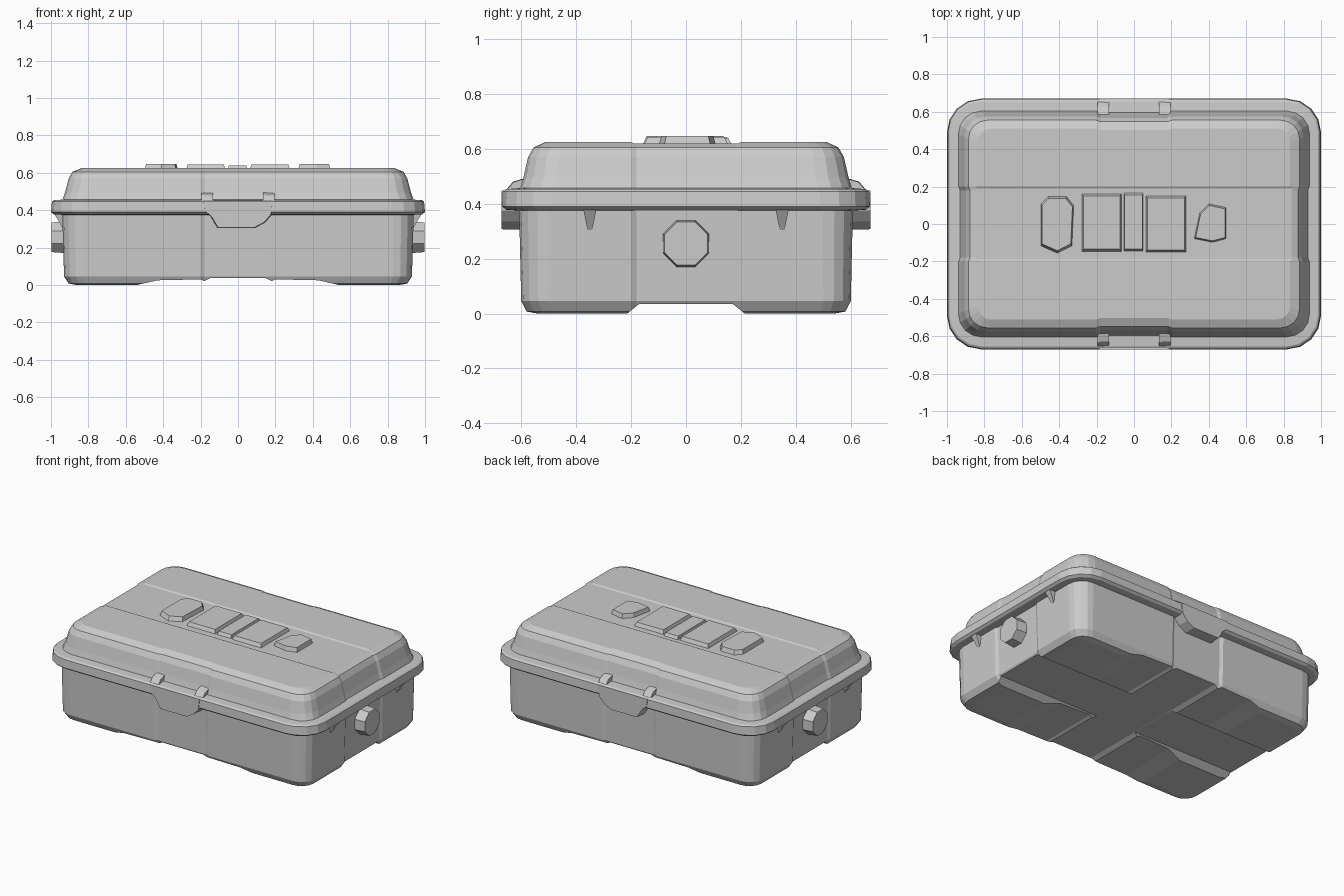
import bpy, bmesh
from math import cos, sin, pi

if "Cube" in bpy.data.objects:
    bpy.data.objects.remove(bpy.data.objects["Cube"])


def loft(name, rings):
    """Closed solid through equal-length loops of 3D points."""
    bm = bmesh.new()
    loops = [[bm.verts.new(p) for p in ring] for ring in rings]
    n = len(loops[0])
    for a, b in zip(loops, loops[1:]):
        for i in range(n):
            j = (i + 1) % n
            bm.faces.new((a[i], a[j], b[j], b[i]))
    bm.faces.new(loops[0][::-1])
    bm.faces.new(loops[-1])
    bmesh.ops.recalc_face_normals(bm, faces=bm.faces[:])
    me = bpy.data.meshes.new(name)
    bm.to_mesh(me)
    bm.free()
    ob = bpy.data.objects.new(name, me)
    bpy.context.collection.objects.link(ob)
    return ob


def outline(hx, hy, r, z, notch=0.0, half=0.2, seg=4):
    """Rounded rectangle with a shallow recess in the middle of each side."""
    pts = []
    for k, (sx, sy) in enumerate(((1, 1), (-1, 1), (-1, -1), (1, -1))):
        for i in range(seg + 1):
            a = k * pi / 2 + i * pi / 2 / seg
            pts.append((sx * (hx - r) + r * cos(a), sy * (hy - r) + r * sin(a), z))
        if notch:
            ex, ey = half, half - 0.02
            side = [(ex, hy), (ey, hy - notch), (-ey, hy - notch), (-ex, hy)]
            if k % 2:
                side = [(v, hx + (u - hy)) for v, u in side]
            q = ((1, 0, 0, 1), (0, -1, 1, 0), (-1, 0, 0, -1), (0, 1, -1, 0))[k]
            pts += [(q[0] * u + q[1] * v, q[2] * u + q[3] * v, z) for u, v in side]
    return pts


def scaled(pts, s):
    cx = sum(p[0] for p in pts) / len(pts)
    cy = sum(p[1] for p in pts) / len(pts)
    return [(cx + (x - cx) * s, cy + (y - cy) * s) for x, y in pts]


def prism(name, pts, d0, d1, axis, taper=1.0):
    """Extrude a 2D profile along an axis, optionally shrinking the far end."""
    put = {'X': lambda u, v, d: (d, u, v),
           'Y': lambda u, v, d: (u, d, v),
           'Z': lambda u, v, d: (u, v, d)}[axis]
    return loft(name, [[put(u, v, d0) for u, v in pts],
                       [put(u, v, d1) for u, v in scaled(pts, taper)]])


def cut(ob, cutter):
    mod = ob.modifiers.new("cut", 'BOOLEAN')
    mod.operation = 'DIFFERENCE'
    mod.object = cutter
    bpy.context.view_layer.objects.active = ob
    bpy.ops.object.modifier_apply(modifier=mod.name)
    bpy.data.objects.remove(cutter)


def rect(x0, x1, y0, y1):
    return [(x0, y0), (x1, y0), (x1, y1), (x0, y1)]


# Lower tub, with crossing channels that leave four corner feet
tub = loft("tub", [outline(hx, hy, r, z, 0.01) for hx, hy, r, z in (
    (0.86, 0.54, 0.07, 0.005), (0.905, 0.58, 0.09, 0.012),
    (0.93, 0.60, 0.10, 0.05), (0.94, 0.608, 0.11, 0.40))])
cut(tub, prism("channel_cutter", [(-0.54, -0.05), (0.54, -0.05), (0.54, 0.005), (0.43, 0.03),
    (0.2, 0.035), (0.18, 0.026), (0.15, 0.041), (-0.15, 0.041), (-0.18, 0.026), (-0.2, 0.035),
    (-0.43, 0.03), (-0.54, 0.005)], -1, 1, 'Y'))
cut(tub, prism("channel_cutter", [(-0.22, -0.05), (0.22, -0.05), (0.22, 0.0),
    (0.17, 0.04), (-0.17, 0.04), (-0.22, 0.0)], -1.2, 1.2, 'X'))

# Lid, with a shallow strip sunk along the top
lid = loft("lid", [outline(hx, hy, r, z, 0.008) for hx, hy, r, z in (
    (0.945, 0.61, 0.12, 0.44), (0.925, 0.592, 0.12, 0.50), (0.905, 0.575, 0.11, 0.575),
    (0.885, 0.555, 0.10, 0.61), (0.835, 0.51, 0.07, 0.63))])
cut(lid, prism("strip_cutter", [(-0.19, 0.624), (0.19, 0.624), (0.22, 0.64), (-0.22, 0.64)],
               -1, 1, 'X'))

# Overhanging rim between tub and lid
loft("rim", [outline(hx, hy, r, z) for hx, hy, r, z in (
    (0.94, 0.61, 0.13, 0.38), (0.985, 0.655, 0.17, 0.383), (1.0, 0.67, 0.18, 0.395),
    (0.995, 0.667, 0.18, 0.45), (0.985, 0.655, 0.17, 0.458), (0.93, 0.60, 0.12, 0.462))])

for s, side in ((-1, "front"), (1, "back")):
    # Latch tab with two lugs above the rim
    prism("latch_" + side, [(-0.19, 0.455), (-0.18, 0.40), (-0.145, 0.37), (-0.11, 0.31),
          (0.09, 0.31), (0.145, 0.34), (0.18, 0.38), (0.19, 0.455)],
          s * 0.595, s * 0.672, 'Y', 0.97)
    for x in (-0.165, 0.165):
        prism("latch_lug_" + side, [(s * 0.57, 0.45), (s * 0.66, 0.45),
              (s * 0.63, 0.485), (s * 0.58, 0.50)], x - 0.03, x + 0.03, 'X', 0.9)

for s, side in ((-1, "left"), (1, "right")):
    # Octagonal boss on each end
    octagon = [(0.092 * cos(pi / 8 + i * pi / 4), 0.26 + 0.092 * sin(pi / 8 + i * pi / 4))
               for i in range(8)]
    prism("end_boss_" + side, octagon, s * 0.92, s * 0.997, 'X', 0.93)
    # Gussets under the rim
    for y in (-0.35, 0.35):
        loft("gusset_" + side, [
            [(s * 0.92, y - 0.025, 0.39), (s * 0.985, y - 0.025, 0.39), (s * 0.935, y - 0.008, 0.305)],
            [(s * 0.92, y + 0.025, 0.39), (s * 0.985, y + 0.025, 0.39), (s * 0.935, y + 0.008, 0.305)]])

# Plain raised plates on the lid
plates = (
    [(-0.50, -0.12), (-0.41, -0.16), (-0.33, -0.12), (-0.32, 0.10),
     (-0.36, 0.15), (-0.46, 0.15), (-0.50, 0.11)],
    rect(-0.28, -0.065, -0.15, 0.165),
    rect(-0.055, 0.05, -0.15, 0.17),
    rect(0.06, 0.28, -0.155, 0.155),
    [(0.32, -0.08), (0.42, -0.10), (0.495, -0.08), (0.495, 0.09), (0.40, 0.11), (0.35, 0.06)])
for pts, top in zip(plates, (0.652, 0.648, 0.644, 0.648, 0.652)):
    prism("raised_plate", pts, 0.615, top, 'Z', 0.9)
# Settle every part onto the ground plane
for ob in bpy.context.collection.objects:
    ob.location.z -= 0.005
